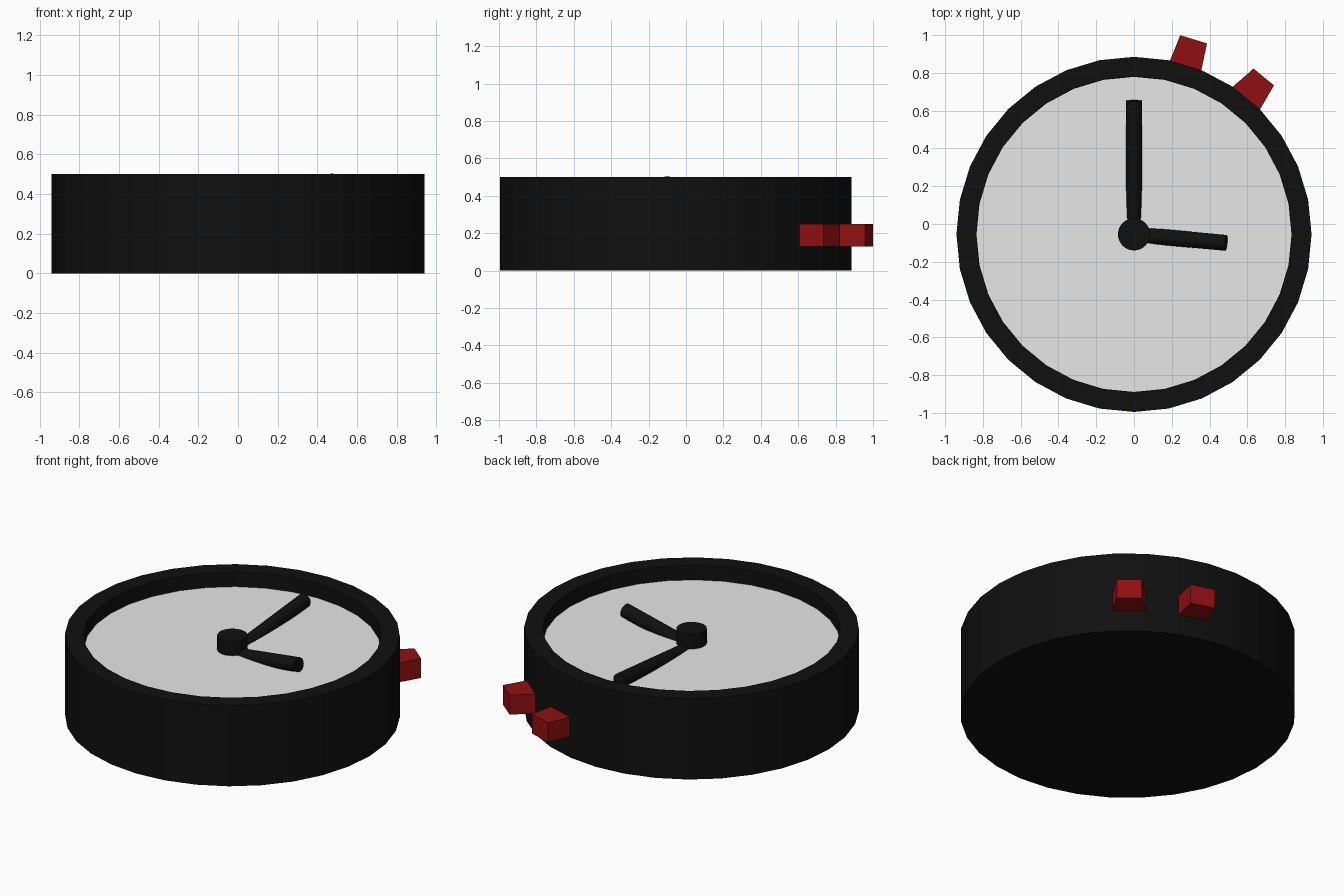
import bpy, bmesh
from math import radians, sin, cos, tau
from mathutils import Vector, Matrix

if "Cube" in bpy.data.objects:
    bpy.data.objects.remove(bpy.data.objects["Cube"], do_unlink=True)

CENTRE = Vector((0, -0.055, 0))
SIDES = 32
FACE_Z = 0.41


def material(name, colour):
    mat = bpy.data.materials.new(name)
    mat.use_nodes = True
    mat.diffuse_color = (*colour, 1)
    mat.node_tree.nodes["Principled BSDF"].inputs["Base Color"].default_value = (*colour, 1)
    return mat


black = material("black", (0.005, 0.005, 0.005))
pale_grey = material("pale grey", (0.8, 0.8, 0.8))
red = material("red", (0.28, 0.005, 0.006))


def make_object(name, bm, mat):
    bmesh.ops.recalc_face_normals(bm, faces=bm.faces[:])
    mesh = bpy.data.meshes.new(name)
    bm.to_mesh(mesh)
    bm.free()
    mesh.materials.append(mat)
    obj = bpy.data.objects.new(name, mesh)
    bpy.context.collection.objects.link(obj)
    return obj


def lathe(name, profile, mat):
    """Turn a (radius, height) profile about the clock's axis, capping both ends."""
    bm = bmesh.new()
    rings = [[bm.verts.new(CENTRE + Vector((r * cos(tau * i / SIDES), r * sin(tau * i / SIDES), z)))
              for i in range(SIDES)] for r, z in profile]
    for low, high in zip(rings, rings[1:]):
        for i in range(SIDES):
            j = (i + 1) % SIDES
            bm.faces.new((low[i], low[j], high[j], high[i]))
    bm.faces.new(rings[0])
    bm.faces.new(rings[-1])
    return make_object(name, bm, mat)


def hand(name, tip, root_z):
    """Round rod that rises slightly out of the dial towards its tip."""
    start = CENTRE + Vector((0, 0, root_z))
    axis = Vector(tip) - start
    bm = bmesh.new()
    place = Matrix.Translation(start + axis / 2) @ axis.to_track_quat("Z", "Y").to_matrix().to_4x4()
    bmesh.ops.create_cone(bm, cap_ends=True, segments=SIDES, radius1=0.042, radius2=0.042,
                          depth=axis.length, matrix=place)
    return make_object(name, bm, black)


def button(name, bearing, outer_half, inner_half):
    """Tapered block set into the side; bearing is clockwise from the back."""
    turn = Matrix.Translation(CENTRE) @ Matrix.Rotation(-radians(bearing), 4, "Z")
    bm = bmesh.new()
    bmesh.ops.create_cube(bm, size=1)
    for v in bm.verts:
        outer = v.co.y > 0
        half = outer_half if outer else inner_half
        v.co = turn @ Vector((half if v.co.x > 0 else -half,
                              1.08 if outer else 0.88,
                              0.25 if v.co.z > 0 else 0.13))
    return make_object(name, bm, red)


# Case with a raised rim, and the dial plate in its recess
lathe("case", [(0.94, 0), (0.94, 0.5), (0.835, 0.5), (0.835, FACE_Z - 0.005)], black)
lathe("dial", [(0.834, FACE_Z - 0.004), (0.834, FACE_Z)], pale_grey)

# Hub and hands
lathe("hub", [(0.085, FACE_Z - 0.03), (0.085, 0.499)], black)
hand("minute_hand", (0, 0.652, 0.445), 0.38)
hand("hour_hand", (0.487, -0.1, 0.463), 0.38)

# Push buttons on the edge
button("first_button", 17, 0.074, 0.092)
button("second_button", 39.5, 0.07, 0.103)
